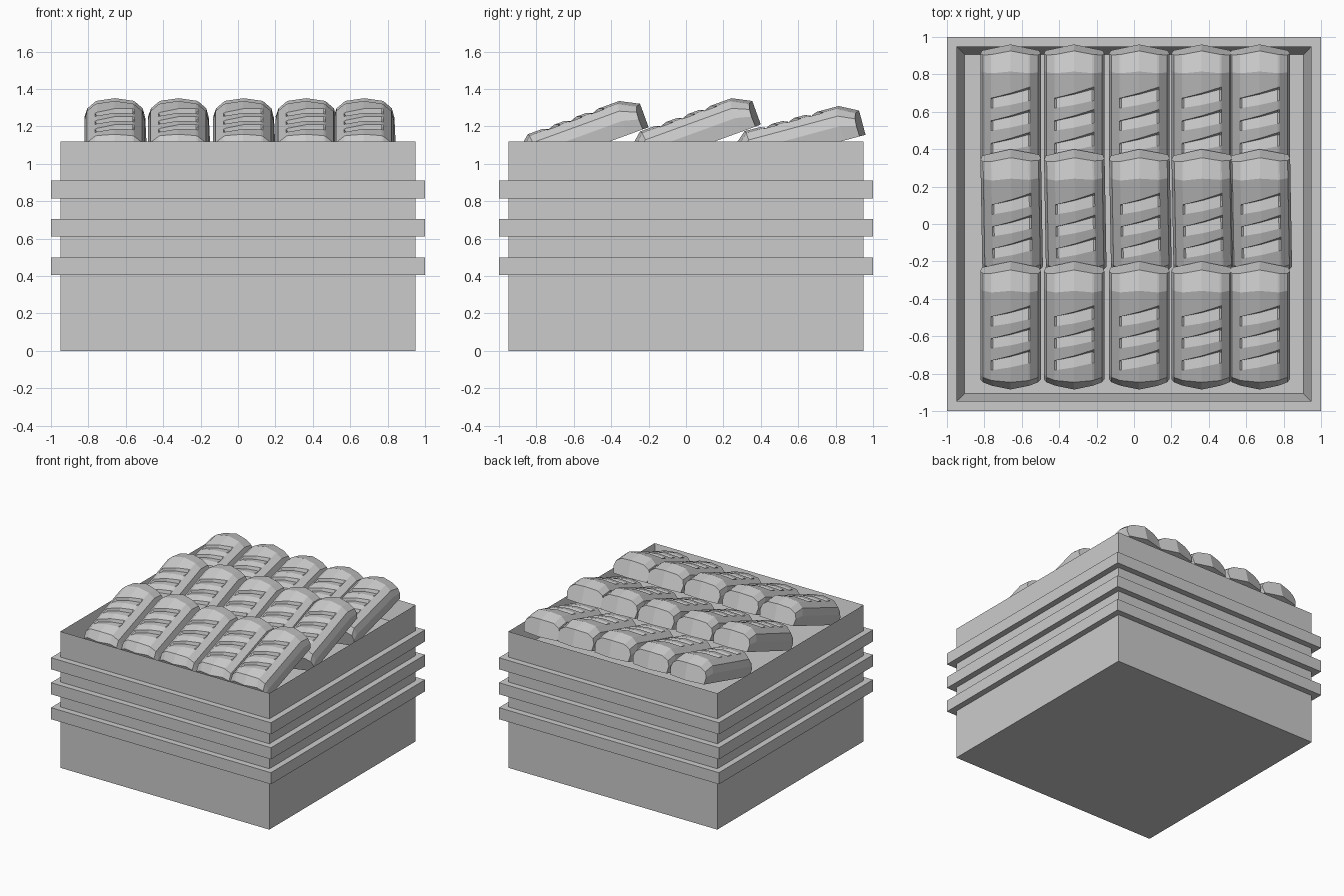
import bpy, bmesh
from math import radians
from mathutils import Matrix, Vector

if "Cube" in bpy.data.objects:
    bpy.data.objects.remove(bpy.data.objects["Cube"])


def add_object(name, bm):
    bmesh.ops.recalc_face_normals(bm, faces=bm.faces)
    mesh = bpy.data.meshes.new(name)
    bm.to_mesh(mesh)
    bm.free()
    ob = bpy.data.objects.new(name, mesh)
    bpy.context.collection.objects.link(ob)
    return ob


def box(half, z0, z1):
    bm = bmesh.new()
    bmesh.ops.create_cube(bm, size=1, matrix=Matrix.Translation((0, 0, (z0 + z1) / 2))
                          @ Matrix.Diagonal((2 * half, 2 * half, z1 - z0, 1)))
    return bm


# Crate body: a box with its top inset and pushed down to form the tray
bm = box(0.95, 0, 1.12)
top = max(bm.faces, key=lambda f: f.calc_center_median().z)
bmesh.ops.inset_region(bm, faces=[top], thickness=0.06)
bmesh.ops.translate(bm, verts=top.verts, vec=(0, 0, -0.17))
add_object("crate_body", bm)

# Three bands around the crate
for i, (z0, z1) in enumerate([(0.405, 0.5), (0.61, 0.705), (0.815, 0.91)]):
    add_object(f"crate_band_{i + 1}", box(1.0, z0, z1))

# Loaf cross-section (x, z); the middle points dip to make the slashes
HALF = [(0.152, 0), (0.162, 0.08), (0.148, 0.135), (0.105, 0.172), (0.095, 0.176)]
SECTION = HALF + [(0, 0.186)] + [(-x, z) for x, z in reversed(HALF)]
LENGTH = 0.68


def loaf_mesh():
    bm = bmesh.new()
    # stations: y, height scale, pointed end amount, slash depth, slash skew
    stations = [(-LENGTH, 0.72, -0.03, 0, 0), (-LENGTH + 0.06, 1, -0.01, 0, 0)]
    for y in (-0.50, -0.375, -0.25):
        stations += [(y - 0.035, 1, 0, 0, 0.2), (y + 0.018, 1, 0, 0.022, 0.25),
                     (y + 0.03, 1, 0, 0, 0.3)]
    stations += [(-0.10, 1, 0.02, 0, 0), (0, 0.72, 0.035, 0, 0)]
    rings = []
    for y, scale, point, depth, skew in stations:
        ring = []
        for x, z in SECTION:
            on_top = abs(x) < 0.1
            yy = y - point * abs(x) / 0.16 + (skew * x if abs(x) < 0.11 else 0)
            ring.append(bm.verts.new((x, yy, z * scale - (depth if on_top else 0))))
        rings.append(ring)
    n = len(SECTION)
    for a, b in zip(rings, rings[1:]):
        for i in range(n):
            j = (i + 1) % n
            bm.faces.new((a[i], a[j], b[j], b[i]))
    # end caps split down the middle so they stay faceted
    for r in (rings[0], rings[-1]):
        for i in range(n // 2):
            quad = [r[i], r[i + 1], r[n - 2 - i], r[n - 1 - i]]
            bm.faces.new(list(dict.fromkeys(quad)))
        c = bmesh.ops.create_vert(bm, co=Vector((0, r[n // 2].co.y, 0)))["vert"][0]
        caps = [f for f in bm.faces if all(v in r for v in f.verts)]
        bmesh.ops.delete(bm, geom=caps, context='FACES_ONLY')
        for i in range(n):
            bm.faces.new((r[i], r[(i + 1) % n], c))
    # bottom edges meet the cap centres
    return bm


# Three tilted rows of five loaves, each row leaning on the next
ROWS = [(-0.20, 1.195, 20), (0.40, 1.21, 20), (0.96, 1.155, 15)]
COLUMNS = [-0.66, -0.32, 0.028, 0.362, 0.672]
first = add_object("loaf_1_1", loaf_mesh())
for r, (y, z, tilt) in enumerate(ROWS):
    for c, x in enumerate(COLUMNS):
        if r == c == 0:
            ob = first
        else:
            ob = bpy.data.objects.new(f"loaf_{r + 1}_{c + 1}", first.data)
            bpy.context.collection.objects.link(ob)
        ob.location = (x, y, z)
        ob.rotation_euler = (radians(tilt), 0, radians((0, 1, 0)[r]))
